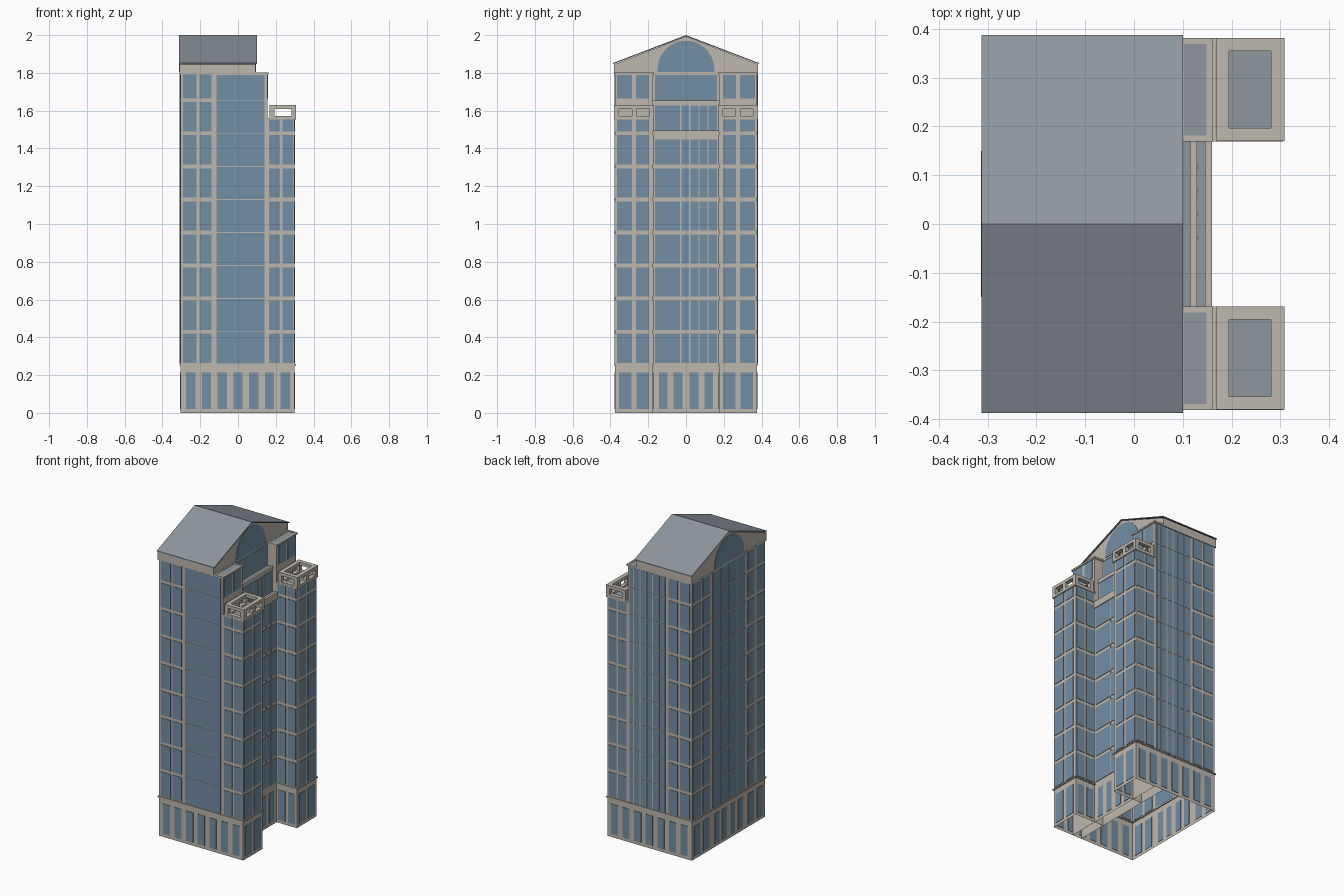
import bpy, bmesh, math

cube = bpy.data.objects.get("Cube")
if cube:
    bpy.data.objects.remove(cube, do_unlink=True)


def material(name, rgb):
    m = bpy.data.materials.new(name)
    m.use_nodes = True
    m.diffuse_color = (*rgb, 1)
    bsdf = m.node_tree.nodes["Principled BSDF"]
    bsdf.inputs["Base Color"].default_value = (*rgb, 1)
    bsdf.inputs["Roughness"].default_value = 0.8
    return m


STONE = material("beige stone", (0.52, 0.48, 0.42))
GLASS = material("blue glass", (0.17, 0.275, 0.375))
ROOF = material("grey roof", (0.27, 0.31, 0.345))


def finish(name, bm, mats):
    mesh = bpy.data.meshes.new(name)
    bmesh.ops.recalc_face_normals(bm, faces=bm.faces)
    bm.to_mesh(mesh)
    bm.free()
    for m in mats:
        mesh.materials.append(m)
    ob = bpy.data.objects.new(name, mesh)
    bpy.context.collection.objects.link(ob)
    return ob


def add_box(bm, x0, x1, y0, y1, z0, z1):
    verts = bmesh.ops.create_cube(bm, size=1)["verts"]
    for v in verts:
        v.co = ((x0, x1)[v.co.x > 0], (y0, y1)[v.co.y > 0], (z0, z1)[v.co.z > 0])


def boxes(name, items, mat):
    bm = bmesh.new()
    for b in items:
        add_box(bm, *b)
    return finish(name, bm, [mat])


def shell(name, *dims):
    """Stone block, open underneath, with a grey flat roof."""
    bm = bmesh.new()
    add_box(bm, *dims)
    bm.normal_update()
    bottom = [f for f in bm.faces if f.normal.z < -0.5]
    for f in bm.faces:
        f.material_index = int(f.normal.z > 0.5)
    bmesh.ops.delete(bm, geom=bottom, context="FACES")
    return finish(name, bm, [STONE, ROOF])


def ring(x0, x1, y0, y1, z0, z1, w):
    return [(x0, x1, y0, y0 + w, z0, z1), (x0, x1, y1 - w, y1, z0, z1),
            (x0, x0 + w, y0 + w, y1 - w, z0, z1), (x1 - w, x1, y0 + w, y1 - w, z0, z1)]


def plate(axis, pos, side, u0, u1, z0, z1, t=0.003):
    """Thin box standing off a wall; side is the outward direction."""
    a, b = sorted((pos - side * 0.002, pos + side * t))
    return (a, b, u0, u1, z0, z1) if axis == "x" else (u0, u1, a, b, z0, z1)


# Main dimensions
LEFT, GABLE_X, STEP_X, BAY_X, RIGHT = -0.305, 0.09, 0.125, 0.155, 0.30
SIDE, INNER = 0.375, 0.175
LEDGE, WING_TOP, EAVE = 0.25, 1.56, 1.80
PITCH, SILL = 0.175, 0.265


def floors(top):
    z = SILL
    while z < top - 0.03:
        yield z, min(z + 0.155, top - 0.008)
        z += PITCH


def window_grid(wall, columns, top):
    return [plate(*wall, a, b, z0, z1) for a, b in columns for z0, z1 in floors(top)]


def base_windows(wall, centres, w):
    return [plate(*wall, c - w / 2, c + w / 2, 0.02, 0.215) for c in centres]


# Stone masses
shell("main_body", LEFT, GABLE_X, -SIDE, SIDE, 0, EAVE)
shell("lower_bay", GABLE_X, BAY_X, -INNER, INNER, 0, 1.49)
shell("upper_bay", GABLE_X, STEP_X, -INNER, INNER, 1.48, 1.65)
for s, tag in ((-1, "front"), (1, "back")):
    y0, y1 = sorted((s * INNER, s * SIDE))
    shell(tag + "_corner_block", GABLE_X, BAY_X, y0, y1, 0, EAVE)
    shell(tag + "_wing", BAY_X, RIGHT, y0, y1, 0, WING_TOP)

    # Open crown on the wing
    cx0, cx1, cy0, cy1 = 0.168, 0.308, y0 - 0.005, y1 + 0.006
    crown = ring(cx0, cx1, cy0, cy1, 1.61, 1.63, 0.027)
    crown += ring(cx0, cx1, cy0, cy1, 1.555, 1.572, 0.027)
    for px in (cx0, cx1 - 0.025):
        for py in (cy0, (cy0 + cy1) / 2 - 0.0125, cy1 - 0.025):
            crown.append((px, px + 0.025, py, py + 0.025, 1.57, 1.612))
    boxes(tag + "_wing_crown", crown, STONE)

    # Ledges around corner block and wing
    e = 0.006
    ledges = ring(GABLE_X, BAY_X + e, y0 - e, y1 + e, EAVE - 0.008, EAVE + 0.003, 0.012)
    ledges += ring(BAY_X, RIGHT + e, y0 - e, y1 + e, LEDGE, LEDGE + 0.008, 0.012)
    ledges += ring(BAY_X, RIGHT + e, y0 - e, y1 + e, WING_TOP - 0.008, WING_TOP + 0.002, 0.012)
    boxes(tag + "_wing_ledges", ledges, STONE)

E = 0.006
boxes("main_ledges",
      ring(LEFT - E, BAY_X, -SIDE - E, SIDE + E, LEDGE, LEDGE + 0.008, 0.012)
      + ring(LEFT - E, GABLE_X + 0.003, -SIDE - E, SIDE + E, EAVE - 0.008, EAVE + 0.003, 0.012), STONE)
boxes("bay_parapets", [(BAY_X - 0.01, BAY_X + 0.005, -INNER, INNER, 1.45, 1.495),
                       (STEP_X - 0.01, STEP_X + 0.004, -INNER, INNER, 1.63, 1.655)], STONE)


# Gable prism and roof slabs
def prism(name, profile, x0, x1, mat):
    bm = bmesh.new()
    face = bm.faces.new([bm.verts.new((x0, y, z)) for y, z in profile])
    new = bmesh.ops.extrude_face_region(bm, geom=[face])["geom"]
    bmesh.ops.translate(bm, vec=(x1 - x0, 0, 0),
                        verts=[v for v in new if isinstance(v, bmesh.types.BMVert)])
    return finish(name, bm, [mat])


prism("gable", [(-0.381, EAVE), (0.381, EAVE), (0.381, 1.845), (0, 1.993), (-0.381, 1.845)],
      LEFT - 0.005, GABLE_X + 0.002, STONE)
prism("pitched_roof", [(-0.387, 1.846), (0, 1.994), (0.387, 1.846),
                       (0.387, 1.852), (0, 2.0), (-0.387, 1.852)], -0.312, 0.10, ROOF)

# Arched gable windows
R = 0.15
arch = [(-R, EAVE + 0.005)] + [(-R * math.cos(math.pi * i / 24), 1.82 + R * math.sin(math.pi * i / 24))
                               for i in range(25)] + [(R, EAVE + 0.005)]
prism("right_arch_window", arch, GABLE_X, GABLE_X + 0.005, GLASS)
prism("left_arch_window", arch, LEFT - 0.008, LEFT, GLASS)

# Front and back windows
end_cols = [(-0.29, -0.22), (-0.205, -0.14)]
wing_cols = [(0.163, 0.222), (0.235, 0.293)]
for s, tag in ((-1, "front"), (1, "back")):
    wall = ("y", s * SIDE, s)
    panes = window_grid(wall, end_cols, EAVE) + window_grid(wall, wing_cols, WING_TOP)
    panes.append(plate(*wall, -0.115, 0.14, 0.262, 1.79))
    panes += base_windows(wall, [i / 12 for i in range(-3, 4)], 0.05)
    panes += window_grid(("y", s * INNER, -s), wing_cols, WING_TOP)
    panes += base_windows(("y", s * INNER, -s), [0.193, 0.263], 0.05)
    boxes(tag + "_windows", panes, GLASS)
    bars = [plate(*wall, -0.115, 0.14, z - 0.012, z - 0.008, 0.005) for z, _ in list(floors(EAVE))[1:]]
    if s > 0:
        bars += [plate(*wall, x - 0.003, x + 0.003, 0.262, 1.79, 0.005)
                 for x in (-0.07, -0.025, 0.02, 0.065, 0.11)]
    boxes(tag + "_glazing_bars", bars, STONE)

# Right side windows: wings, corner blocks and the stepped bay
side_cols = [(-0.365, -0.285), (-0.265, -0.195), (0.195, 0.265), (0.285, 0.365)]
wing_wall, bay_wall = ("x", RIGHT, 1), ("x", BAY_X, 1)
wing_bases = [-0.322, -0.23, 0.23, 0.322]
mid_bases = [-0.12, -0.042, 0.042, 0.12]
panes = window_grid(wing_wall, side_cols, WING_TOP) + base_windows(wing_wall, wing_bases, 0.066)
panes += [plate(*bay_wall, a, b, 1.665, 1.788) for a, b in side_cols]
panes += window_grid(bay_wall, [(-0.165, 0.165)], 1.455) + base_windows(bay_wall, mid_bases, 0.046)
panes.append(plate("x", STEP_X, 1, -0.165, 0.165, 1.495, 1.628))
panes.append(plate("x", GABLE_X, 1, -0.165, 0.165, 1.655, 1.79))
boxes("right_windows", panes, GLASS)
mullions = (-0.028, 0.02, 0.068, 0.116)
boxes("right_mullions",
      [plate(*bay_wall, y - 0.003, y + 0.003, SILL, 1.45, 0.005) for y in mullions]
      + [plate("x", STEP_X, 1, y - 0.003, y + 0.003, 1.495, 1.63, 0.005) for y in mullions], STONE)

# Left side windows
wall = ("x", LEFT, -1)
boxes("left_windows", window_grid(wall, side_cols, EAVE)
      + [plate(*wall, -0.165, 0.165, 0.262, 1.79)]
      + base_windows(wall, wing_bases, 0.06) + base_windows(wall, mid_bases, 0.046), GLASS)
boxes("left_glazing_bars",
      [plate(*wall, -0.165, 0.165, z - 0.013, z - 0.007, 0.005) for z, _ in list(floors(EAVE))[1:]]
      + [plate(*wall, y - 0.002, y + 0.002, 0.262, 1.79, 0.005) for y in (-0.083, 0, 0.083)], STONE)
